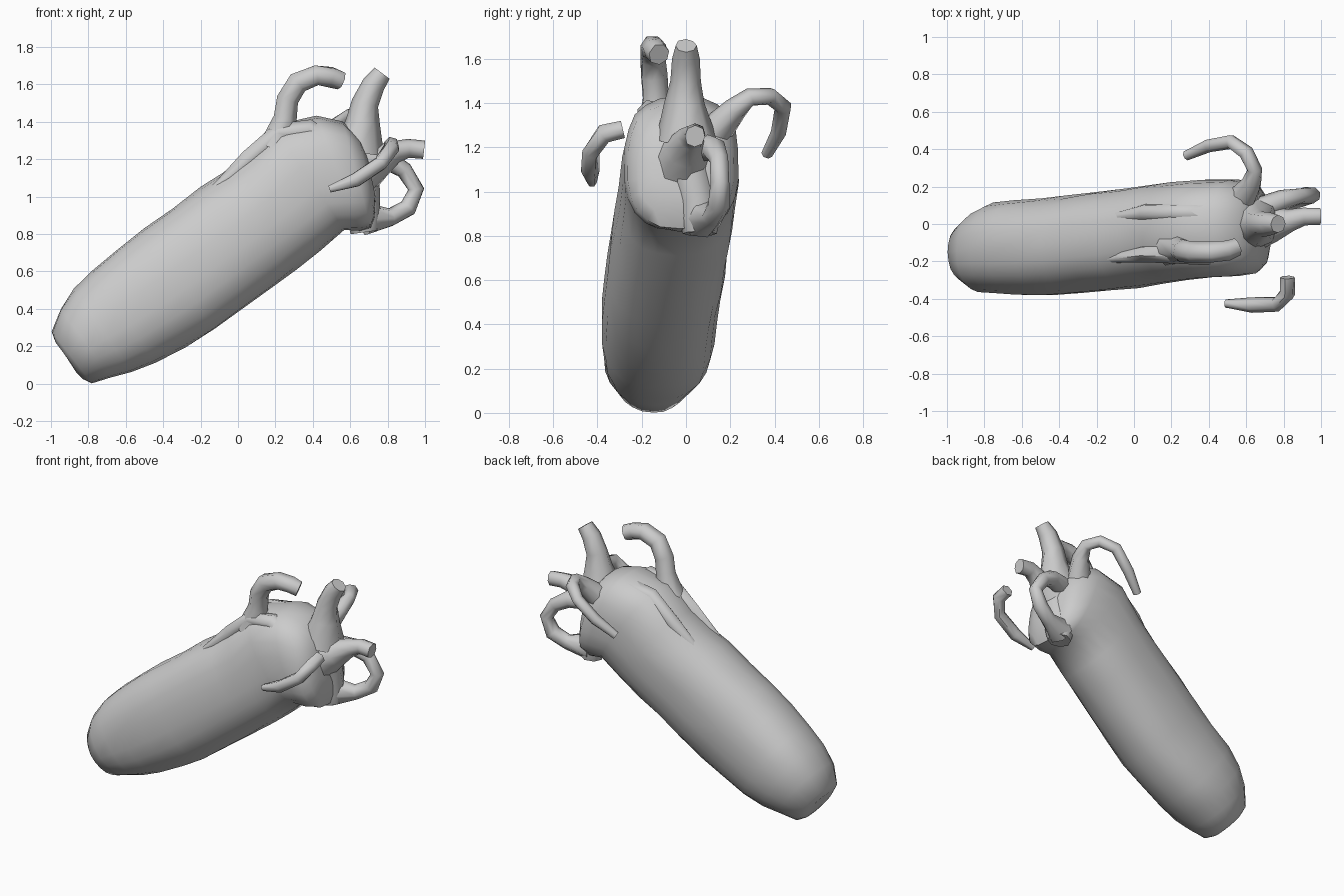
import bpy, bmesh, math, random
from mathutils import Vector

random.seed(4)


def loft(name, rings, angle):
    """Skin a list of closed rings and cap both ends."""
    bm = bmesh.new()
    vs = [[bm.verts.new(p) for p in r] for r in rings]
    n = len(vs[0])
    for a, b in zip(vs, vs[1:]):
        for i in range(n):
            j = (i + 1) % n
            bm.faces.new((a[i], a[j], b[j], b[i]))
    bm.faces.new(vs[0][::-1])
    bm.faces.new(vs[-1])
    bmesh.ops.recalc_face_normals(bm, faces=bm.faces)
    me = bpy.data.meshes.new(name)
    bm.to_mesh(me)
    bm.free()
    ob = bpy.data.objects.new(name, me)
    bpy.context.collection.objects.link(ob)
    bpy.context.view_layer.objects.active = ob
    ob.select_set(True)
    bpy.ops.object.shade_smooth_by_angle(angle=math.radians(angle))
    ob.select_set(False)
    return ob


def spow(v, e):
    return math.copysign(abs(v) ** e, v)


def tube(name, pts, sides=7):
    """Curling strip; each point is x, y, z, radius."""
    P = [Vector(p[:3]) for p in pts]
    rings, side = [], None
    for i, p in enumerate(P):
        t = (P[min(i + 1, len(P) - 1)] - P[max(i - 1, 0)]).normalized()
        if side is None:
            side = t.orthogonal().normalized()
        side = (side - t * side.dot(t)).normalized()
        up = t.cross(side)
        r = pts[i][3]
        rings.append([p + (side * math.cos(a) + up * math.sin(a)) * r * random.uniform(.94, 1.06)
                      for a in (2 * math.pi * k / sides for k in range(sides))])
    return loft(name, rings, 64)


# Long tilted fruit: upper x,z / lower x,z / y centre / y half width / roundness
sections = [
    (-.945, .185, -.865, .06, -.15, .07, 1),
    (-.975, .22, -.83, .025, -.15, .115, 1),
    (-.998, .28, -.78, .0, -.15, .165, 1),
    (-.95, .40, -.68, .035, -.145, .22, .92),
    (-.88, .51, -.57, .06, -.13, .245, .86),
    (-.78, .61, -.44, .11, -.125, .255, .84),
    (-.64, .725, -.28, .195, -.12, .26, .85),
    (-.50, .83, -.12, .29, -.11, .265, .86),
    (-.35, .94, .03, .40, -.09, .268, .86),
    (-.20, 1.05, .18, .51, -.075, .268, .86),
    (-.08, 1.13, .31, .61, -.055, .268, .86),
    (.04, 1.23, .44, .71, -.04, .265, .84),
    (.19, 1.38, .57, .82, -.025, .265, .8),
    (.42, 1.43, .65, .82, -.02, .26, .76),
    (.56, 1.40, .71, .83, -.025, .24, .76),
    (.65, 1.31, .73, .89, -.03, .19, .8),
    (.69, 1.22, .735, 1.00, -.03, .12, .88),
]
rings = []
for ux, uz, lx, lz, yc, yh, e in sections:
    ring = []
    for k in range(22):
        a = 2 * math.pi * k / 22
        c, s = spow(math.cos(a), e), spow(math.sin(a), e)
        w = 1 + random.uniform(-.018, .01)
        ring.append(((ux + lx) / 2 + (ux - lx) / 2 * c * w, yc + yh * s * w,
                     (uz + lz) / 2 + (uz - lz) / 2 * c * w))
    rings.append(ring)
loft("fruit_body", rings, 50)

# Stem and blunt nub at the crown
tube("stem", [(.64, 0, 1.24, .14), (.665, -.005, 1.40, .09), (.68, 0, 1.50, .07),
              (.725, 0, 1.60, .06), (.77, 0, 1.66, .048)], 8)
tube("crown_nub", [(.65, -.01, 1.14, .14), (.75, 0, 1.19, .09),
                   (.84, .02, 1.24, .06), (.91, .04, 1.26, .05), (.995, .04, 1.25, .048)], 8)

# Curling calyx leaves
tube("upper_leaf", [(.20, -.13, 1.26, .10), (.25, -.14, 1.42, .062), (.265, -.145, 1.52, .06),
                    (.32, -.15, 1.61, .06), (.42, -.15, 1.65, .058), (.50, -.14, 1.64, .055),
                    (.55, -.12, 1.62, .05)])
tube("back_leaf", [(.58, .14, 1.28, .08), (.63, .22, 1.37, .055), (.645, .29, 1.425, .042),
                   (.60, .38, 1.43, .04), (.52, .44, 1.38, .038), (.40, .42, 1.27, .036),
                   (.28, .365, 1.17, .026)])
tube("front_leaf", [(.82, -.285, 1.28, .042), (.82, -.37, 1.26, .045), (.765, -.43, 1.18, .042),
                    (.63, -.435, 1.09, .042), (.49, -.425, 1.04, .022)], 6)
tube("lower_leaf", [(.68, .08, 1.20, .07), (.80, .13, 1.19, .055), (.89, .15, 1.14, .045),
                    (.955, .155, 1.04, .045), (.91, .15, .94, .05), (.82, .12, .89, .05),
                    (.68, .07, .88, .09)])

# Broad flap running down the crown face to the turned-out rim
tube("crown_flap", [(.65, -.02, 1.20, .09), (.67, .02, 1.08, .09), (.665, .05, .97, .09),
                    (.67, .06, .88, .09), (.68, .06, .81, .075)], 8)

# Low leaf ridges, mostly sunk into the shoulder
for name, y in (("shoulder_ridge_front", -.16), ("shoulder_ridge_back", .06)):
    tube(name, [(.50, y, 1.28, .05), (.38, y, 1.36, .06), (.22, y, 1.34, .055),
                (.06, y, 1.20, .05), (-.08, y - .02, 1.08, .03), (-.18, y - .03, 1.0, .015)], 6)
